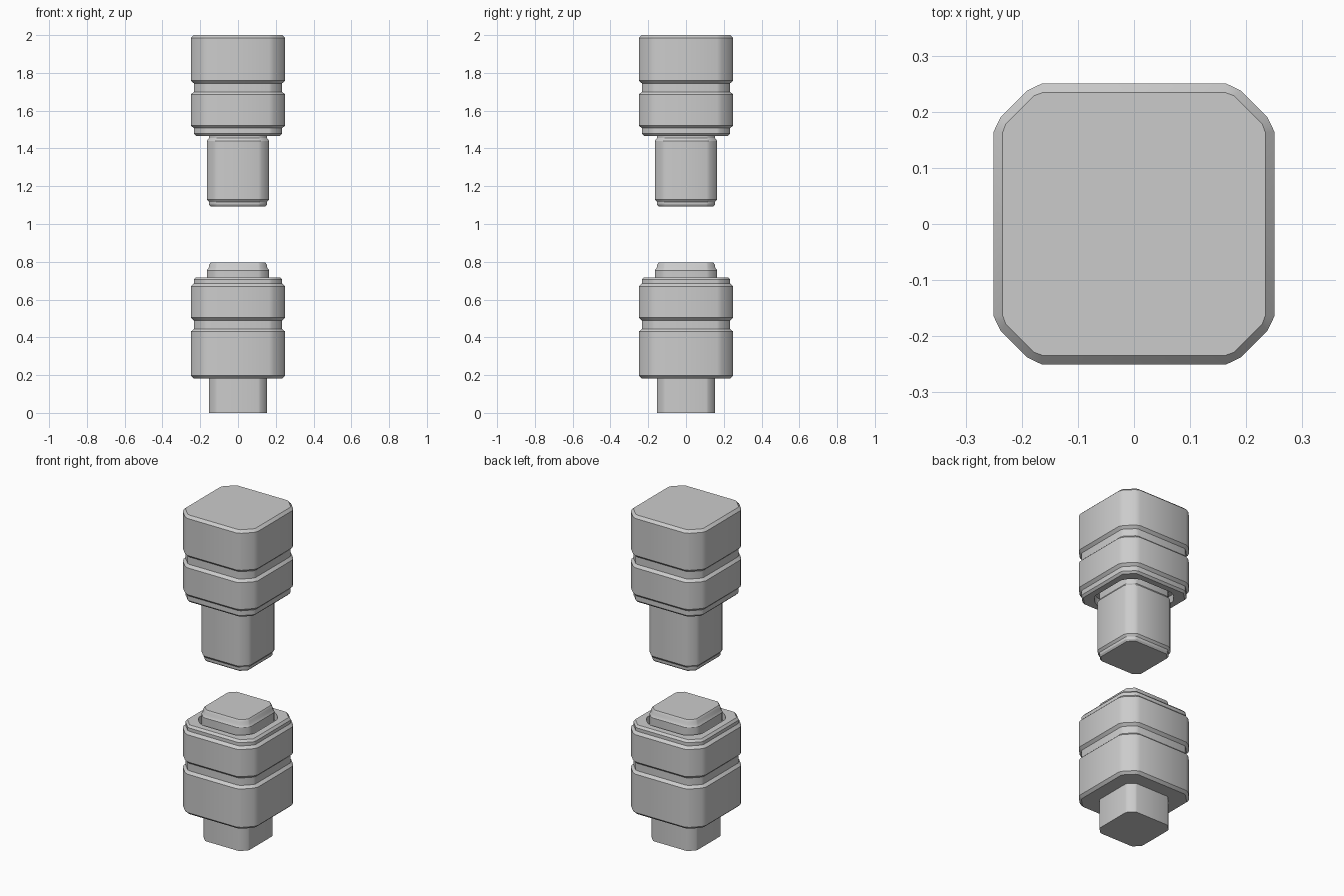
import bpy, bmesh, math

if "Cube" in bpy.data.objects:
    bpy.data.objects.remove(bpy.data.objects["Cube"])

BODY, CORE = 0.25, 0.165   # nominal half widths of the two section families


def section(h, base):
    """Square with bevelled corner cuts: 16 points, inset evenly from its base size."""
    d = base - h
    a = 0.66 * base - 0.1 * d
    p, q = 0.952 * base - 0.6 * d, 0.76 * base - 0.7 * d
    quarter = [(h, -a), (h, a), (p, q), (q, p)]
    pts = []
    for k in range(4):
        c, s = round(math.cos(k * math.pi / 2)), round(math.sin(k * math.pi / 2))
        pts += [(x * c - y * s, x * s + y * c) for x, y in quarter]
    return pts


def loft(name, profile):
    """Skin a stack of (half width, height, base) sections and cap both ends."""
    bm = bmesh.new()
    rings = [[bm.verts.new((x, y, z)) for x, y in section(h, base)] for h, z, base in profile]
    for r0, r1 in zip(rings, rings[1:]):
        for i in range(16):
            j = (i + 1) % 16
            bm.faces.new((r0[i], r0[j], r1[j], r1[i]))
    bm.faces.new(rings[0][::-1])
    bm.faces.new(rings[-1])
    bmesh.ops.recalc_face_normals(bm, faces=bm.faces)
    me = bpy.data.meshes.new(name)
    bm.to_mesh(me)
    bm.free()
    ob = bpy.data.objects.new(name, me)
    bpy.context.collection.objects.link(ob)
    bpy.context.view_layer.objects.active = ob
    ob.select_set(True)
    bpy.ops.object.shade_smooth_by_angle(angle=math.radians(30))
    ob.select_set(False)


def body(pts):
    return [(h, z, BODY) for h, z in pts]


def core(pts):
    return [(h, z, CORE) for h, z in pts]


def block(z0, z1, e=0.015):
    """Profile of one block with chamfered top and bottom edges."""
    return [(0.234, z0), (0.25, z0 + e), (0.25, z1 - e), (0.234, z1)]


# lower half: housing with waist groove, stepped rim and recessed opening
loft("lower_housing",
     body(block(0.182, 0.445) + block(0.49, 0.685) + [(0.234, 0.705), (0.222, 0.718)])
     + core([(0.185, 0.718), (0.182, 0.675)]))
loft("lower_stem", core([(0.153, 0.0), (0.153, 0.2)]))
loft("lower_plug", core([(0.165, 0.66), (0.165, 0.755), (0.155, 0.768),
                         (0.153, 0.784), (0.145, 0.795)]))

# upper half: recessed opening, stepped rim, waist groove and cap
loft("upper_housing",
     core([(0.182, 1.51), (0.185, 1.466)])
     + body([(0.222, 1.466), (0.234, 1.478), (0.234, 1.505)]
            + block(1.507, 1.7) + block(1.745, 2.0)))
loft("upper_shaft", core([(0.145, 1.092), (0.153, 1.102), (0.154, 1.117), (0.165, 1.13),
                          (0.165, 1.44), (0.154, 1.455), (0.154, 1.52)]))
